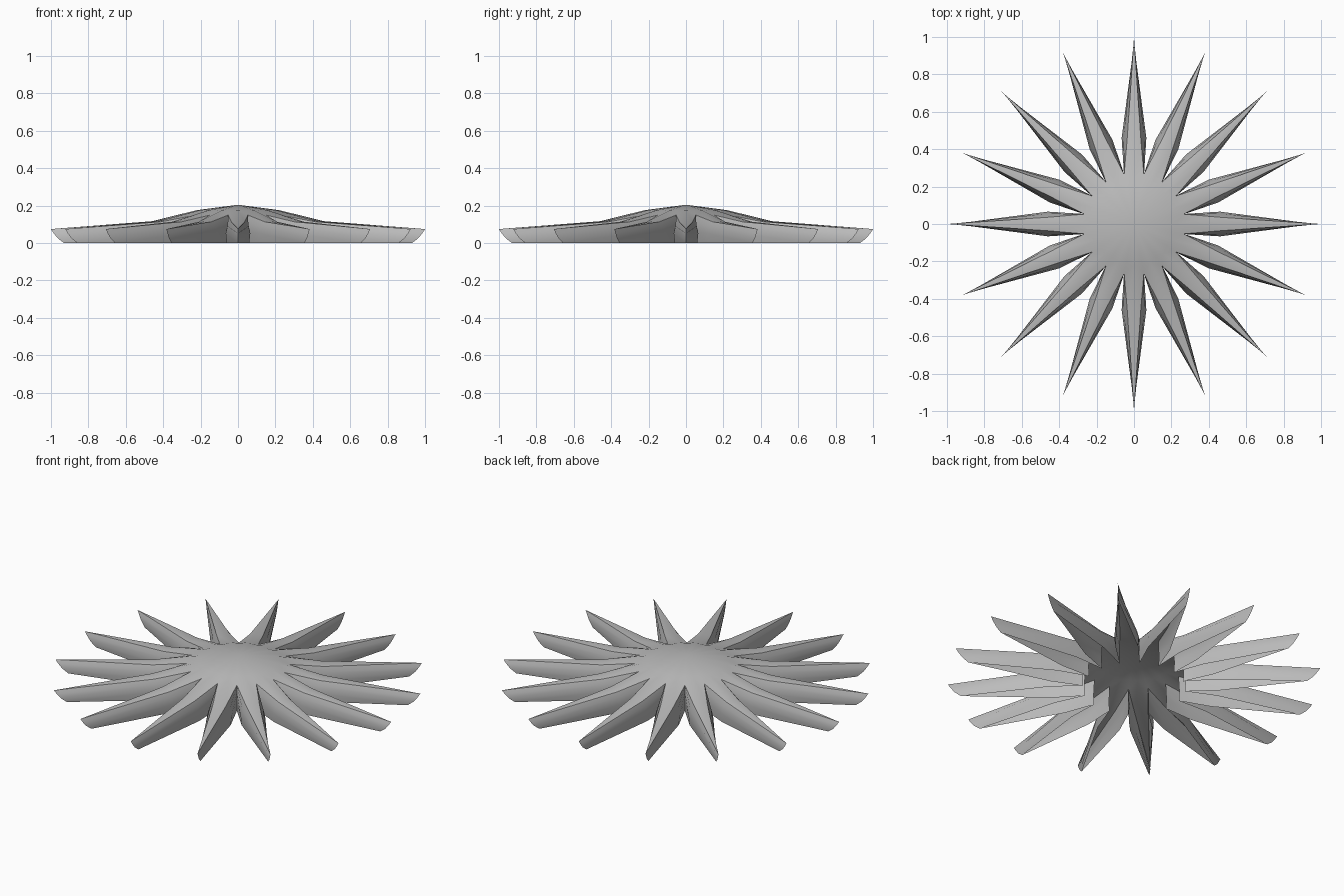
import bpy, bmesh, math
from mathutils import Matrix, Vector

cube = bpy.data.objects.get("Cube")
if cube:
    bpy.data.objects.remove(cube)

RAYS = 16
STEP = 2 * math.pi / RAYS

# Wall levels from top edge to open base:
# valley radius, valley z, shoulder half width, shoulder radius, shoulder z, tip radius, tip z
LEVELS = [
    (0.270, 0.150, 0.036, 0.46, 0.114, 1.000, 0.075),
    (0.274, 0.110, 0.056, 0.46, 0.090, 0.985, 0.052),
    (0.277, 0.060, 0.066, 0.46, 0.052, 0.963, 0.025),
    (0.274, 0.000, 0.060, 0.45, 0.000, 0.930, 0.000),
]

bm = bmesh.new()


def face(rot, *points):
    bm.faces.new([bm.verts.new(rot @ Vector(p)) for p in points])


def half_outline(level, side):
    """Valley, shoulder and tip of one side of a ray pointing along +x."""
    vr, vz, sw, sr, sz, tr, tz = level
    a = side * STEP / 2
    return [(vr * math.cos(a), vr * math.sin(a), vz), (sr, side * sw, sz), (tr, 0, tz)]


for k in range(RAYS):
    rot = Matrix.Rotation(k * STEP, 3, 'Z')
    centre, mid, ridge = (0, 0, 0.205), (0.22, 0, 0.176), (0.46, 0, 0.117)
    for side in (1, -1):
        # Domed top and the flat crest of the ray
        valley, shoulder, tip = half_outline(LEVELS[0], side)
        a = side * STEP / 2
        inner = (0.21 * math.cos(a), 0.21 * math.sin(a), 0.174)
        face(rot, centre, mid, inner)
        face(rot, mid, valley, inner)
        face(rot, mid, ridge, shoulder, valley)
        face(rot, ridge, tip, shoulder)
        # Bulging side walls, undercut at the tip
        for upper, lower in zip(LEVELS, LEVELS[1:]):
            u, w = half_outline(upper, side), half_outline(lower, side)
            for i in range(2):
                face(rot, u[i], u[i + 1], w[i + 1], w[i])

bmesh.ops.remove_doubles(bm, verts=bm.verts, dist=0.0005)
bmesh.ops.recalc_face_normals(bm, faces=bm.faces)
top = max(bm.faces, key=lambda f: f.calc_center_median().z)
if top.normal.z < 0:
    bmesh.ops.reverse_faces(bm, faces=bm.faces)

mesh = bpy.data.meshes.new("star_shell")
bm.to_mesh(mesh)
bm.free()
star = bpy.data.objects.new("star_shell", mesh)
bpy.context.collection.objects.link(star)

# Plain grey material
grey = bpy.data.materials.new("light_grey")
grey.use_nodes = True
colour = (0.5, 0.5, 0.5, 1)
grey.diffuse_color = colour
grey.node_tree.nodes["Principled BSDF"].inputs["Base Color"].default_value = colour
mesh.materials.append(grey)

bpy.context.view_layer.objects.active = star
star.select_set(True)
bpy.ops.object.shade_smooth_by_angle(angle=math.radians(40))
